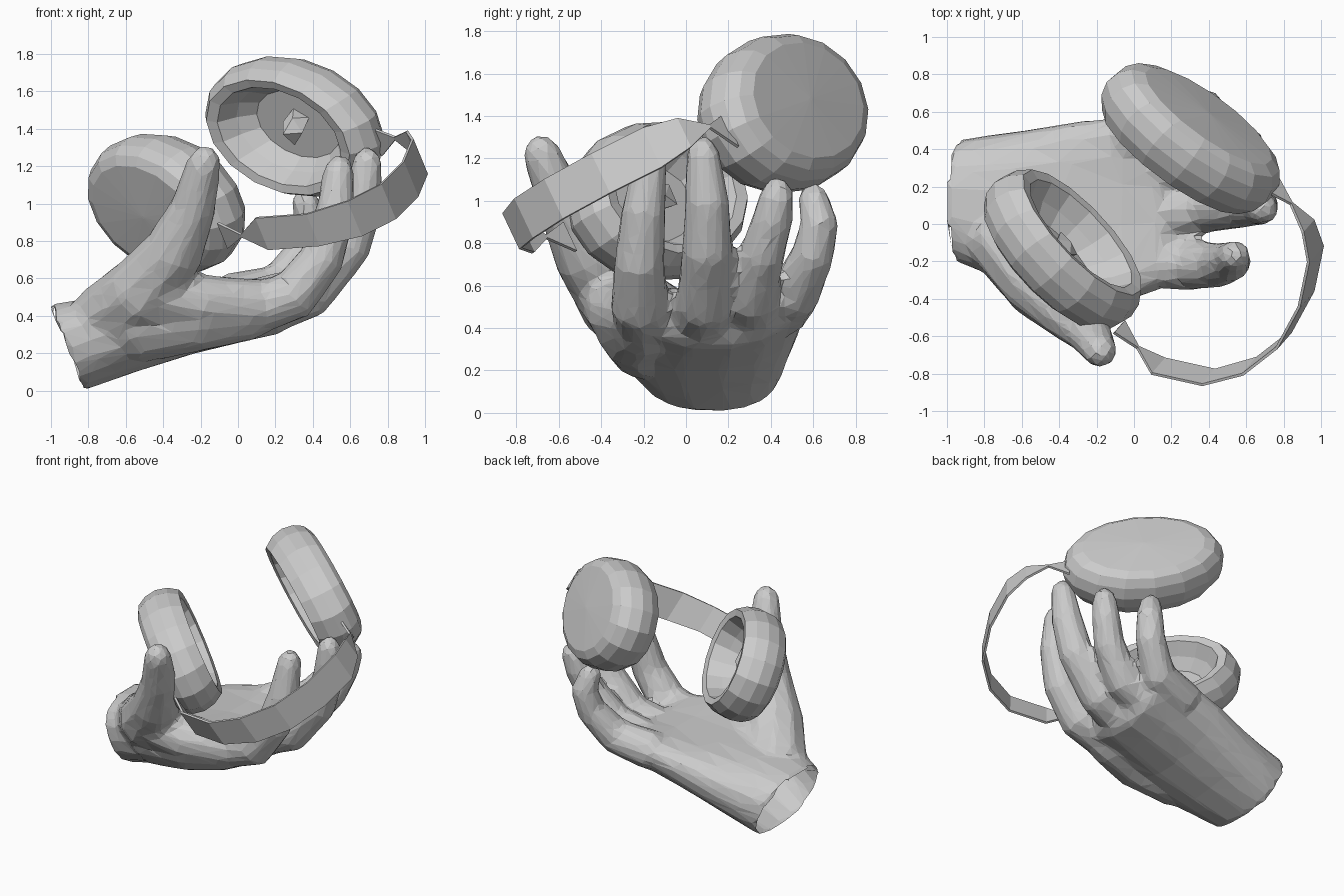
import bpy, bmesh, math, random
from mathutils import Vector, Matrix

cube = bpy.data.objects.get("Cube")
if cube:
    bpy.data.objects.remove(cube, do_unlink=True)
random.seed(4)

grey = bpy.data.materials.new("plain_grey")
grey.use_nodes = True
COLOUR = (0.6, 0.6, 0.6, 1)
grey.diffuse_color = COLOUR
grey.node_tree.nodes["Principled BSDF"].inputs["Base Color"].default_value = COLOUR


def make_object(name, bm):
    bmesh.ops.recalc_face_normals(bm, faces=bm.faces)
    mesh = bpy.data.meshes.new(name)
    bm.to_mesh(mesh)
    bm.free()
    mesh.materials.append(grey)
    obj = bpy.data.objects.new(name, mesh)
    bpy.context.collection.objects.link(obj)
    return obj


def loft(bm, rings):
    loops = [[bm.verts.new(p) for p in ring] for ring in rings]
    n = len(loops[0])
    for a, b in zip(loops, loops[1:]):
        for i in range(n):
            j = (i + 1) % n
            bm.faces.new((a[i], a[j], b[j], b[i]))
    bm.faces.new(loops[0])
    bm.faces.new(loops[-1])


def finger(bm, stations, sides=10):
    """Tapered tube with a rounded tip through (x, y, z, radius) stations."""
    pts = [Vector(s[:3]) for s in stations]
    radii = [s[3] + 0.008 for s in stations]
    tip = (pts[-1] - pts[-2]).normalized()
    end, r = pts[-1], radii[-1]
    for step, shrink in ((0.55, 0.8), (0.95, 0.35)):
        pts.append(end + tip * r * step)
        radii.append(r * shrink)
    rings = []
    for k, (p, r) in enumerate(zip(pts, radii)):
        tangent = pts[min(k + 1, len(pts) - 1)] - pts[max(k - 1, 0)]
        side = tangent.cross(Vector((0, 1, 0))).normalized()
        other = tangent.normalized().cross(side)
        rings.append([p + r * (math.cos(t) * side + math.sin(t) * other)
                      for t in (2 * math.pi * i / sides for i in range(sides))])
    loft(bm, rings)


def squarish(value, power=0.85):
    return math.copysign(abs(value) ** power, value)


# Hand: cupped palm, thumb, thumb web and four fingers fused into one skin
hand_bm = bmesh.new()
WRIST = Vector((-0.92, 0.12, 0.23))
UP = Vector((-0.36, 0, 0.93))
palm = [  # centre x, y, z, half width, half height, cupping
    (-0.92, 0.12, 0.23, 0.335, 0.25, 0),
    (-0.6, 0.08, 0.31, 0.42, 0.22, 0.1),
    (-0.3, 0.07, 0.37, 0.48, 0.19, 0.3),
    (0, 0.1, 0.42, 0.48, 0.17, 0.5),
    (0.18, 0.12, 0.44, 0.43, 0.15, 0.5),
    (0.26, 0.12, 0.46, 0.36, 0.08, 0.5),
]
rings = []
for x, y, z, w, h, cup in palm:
    ring = []
    for i in range(18):
        t = 2 * math.pi * i / 18
        dy = w * squarish(math.cos(t))
        ring.append(Vector((x, y + dy, z + cup * dy * dy)) + UP * h * squarish(math.sin(t)))
    rings.append(ring)
loft(hand_bm, rings)

digits = {
    "thumb": [(-0.72, -0.05, 0.36, 0.2), (-0.5, -0.31, 0.53, 0.2), (-0.34, -0.47, 0.75, 0.155),
              (-0.24, -0.58, 0.98, 0.115), (-0.18, -0.68, 1.22, 0.085)],
    "thumb_heel": [(-0.75, 0.05, 0.28, 0.2), (-0.5, -0.18, 0.38, 0.22), (-0.2, -0.24, 0.4, 0.18),
                   (0.05, -0.2, 0.42, 0.15)],
    "web": [(-0.45, -0.33, 0.54, 0.17), (-0.2, -0.31, 0.47, 0.15), (0.1, -0.22, 0.45, 0.13)],
    "index": [(0.08, -0.2, 0.44, 0.14), (0.3, -0.22, 0.51, 0.13), (0.45, -0.22, 0.71, 0.115),
              (0.52, -0.2, 0.95, 0.1), (0.54, -0.17, 1.18, 0.075)],
    "middle": [(0.08, 0.05, 0.42, 0.14), (0.38, 0.09, 0.52, 0.13), (0.59, 0.1, 0.77, 0.115),
               (0.67, 0.1, 1.0, 0.1), (0.69, 0.08, 1.22, 0.075)],
    "ring": [(0.08, 0.3, 0.45, 0.14), (0.36, 0.31, 0.55, 0.115), (0.52, 0.36, 0.75, 0.1),
             (0.59, 0.41, 0.92, 0.09), (0.62, 0.43, 1.03, 0.075)],
    "little": [(-0.05, 0.45, 0.49, 0.13), (0.22, 0.51, 0.56, 0.115), (0.36, 0.6, 0.75, 0.095),
               (0.39, 0.63, 0.9, 0.085), (0.36, 0.6, 1.01, 0.07)],
}
for stations in digits.values():
    finger(hand_bm, stations)
hand = make_object("hand", hand_bm)

remesh = hand.modifiers.new("fuse", "REMESH")
remesh.mode = "VOXEL"
remesh.voxel_size = 0.025
soften = hand.modifiers.new("soften", "SMOOTH")
soften.iterations = 6
facets = hand.modifiers.new("facets", "DECIMATE")
facets.ratio = 0.08
bpy.context.view_layer.update()
fused = bpy.data.meshes.new_from_object(hand.evaluated_get(bpy.context.evaluated_depsgraph_get()))
hand.modifiers.clear()

# Open the wrist end
bm = bmesh.new()
bm.from_mesh(fused)
axis = Vector((0.93, 0, 0.36))
cap = [f for f in bm.faces
       if f.normal.dot(axis) < -0.7 and (f.calc_center_median() - WRIST).dot(axis) < 0.06]
bmesh.ops.delete(bm, geom=cap, context="FACES")
bm.to_mesh(fused)
bm.free()
hand.data = fused
hand.data.materials.clear()
hand.data.materials.append(grey)
for poly in hand.data.polygons:
    poly.use_smooth = False
    poly.material_index = 0


# Ear cups: oval turned shells with a padded rim around a recess
CUP_PROFILE = [(0.02, -0.04), (0.5, -0.04), (0.64, 0.04), (0.74, 0.14), (0.86, 0.15), (0.96, 0.08),
               (1.0, 0), (0.97, -0.08), (0.89, -0.14), (0.76, -0.17), (0.02, -0.185)]


def ear_cup(name, centre, opening, long_axis, a, b):
    n = Vector(opening).normalized()
    u = Vector(long_axis)
    u = (u - n * u.dot(n)).normalized()
    v = n.cross(u)
    place = Matrix((u, v, n)).transposed()
    c = Vector(centre)
    bm = bmesh.new()
    angles = [2 * math.pi * i / 16 for i in range(16)]
    loft(bm, [[c + place @ Vector((a * r * math.cos(t), b * r * math.sin(t), h)) for t in angles]
              for r, h in CUP_PROFILE])
    make_object(name, bm)
    # Crumpled speaker piece in the recess
    bm = bmesh.new()
    bmesh.ops.create_icosphere(bm, subdivisions=1, radius=0.09)
    for vert in bm.verts:
        vert.co = c + place @ (vert.co * random.uniform(0.5, 1.25))
    make_object(name + "_speaker", bm)


ear_cup("right_ear_cup", (-0.38, -0.135, 1.0), (0.69, 0.6, 0.4), (0.65, -0.72, -0.2), 0.52, 0.385)
ear_cup("left_ear_cup", (0.3, 0.455, 1.41), (-0.58, -0.72, -0.38), (0.79, -0.57, -0.2), 0.55, 0.38)

# Headband: flat ribbon that pinches where it twists into each cup
BAND = [(-0.08, -0.55, 0.83, 0.08), (0.02, -0.66, 0.83, 0.008), (0.13, -0.76, 0.84, 0.1),
        (0.4, -0.82, 0.86, 0.1), (0.62, -0.76, 0.92, 0.11), (0.8, -0.62, 1.01, 0.11),
        (0.92, -0.4, 1.13, 0.11), (0.97, -0.16, 1.25, 0.11), (0.93, -0.01, 1.32, 0.08),
        (0.84, 0.11, 1.35, 0.008), (0.74, 0.21, 1.33, 0.09)]
across = Vector((-0.35, -0.4, 0.85)).normalized()
bm = bmesh.new()
pairs = [[bm.verts.new(Vector(p[:3]) + across * s * p[3]) for s in (-1, 1)] for p in BAND]
for p, q in zip(pairs, pairs[1:]):
    bm.faces.new((p[0], q[0], q[1], p[1]))
band = make_object("headband", bm)
thick = band.modifiers.new("thickness", "SOLIDIFY")
thick.thickness = 0.015
thick.offset = 0
